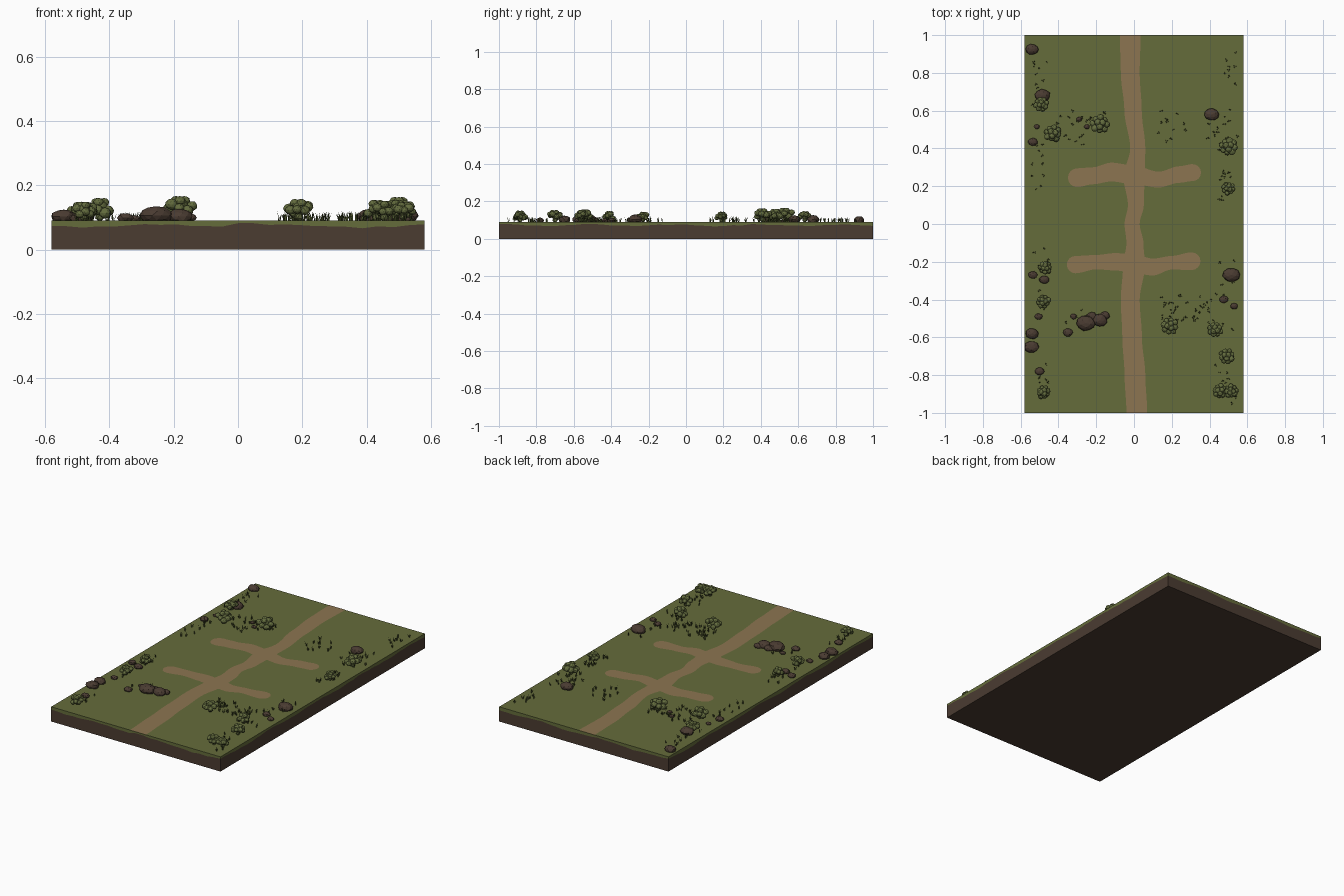
import bpy, bmesh, math, random
from mathutils import Vector, Matrix

if "Cube" in bpy.data.objects:
    bpy.data.objects.remove(bpy.data.objects["Cube"])

random.seed(7)
W, L, TOP = 0.58, 1.0, 0.091


def material(name, rgb):
    m = bpy.data.materials.new(name)
    m.diffuse_color = (*rgb, 1)
    m.use_nodes = True
    m.node_tree.nodes["Principled BSDF"].inputs["Base Color"].default_value = m.diffuse_color
    return m


GRASS = material("grass green", (0.130, 0.150, 0.043))
SOIL = material("soil brown", (0.070, 0.045, 0.031))
PATH = material("path tan", (0.262, 0.176, 0.082))
BUSH = material("bush green", (0.125, 0.150, 0.048))
ROCK = material("rock brown", (0.068, 0.044, 0.031))
BLADE = material("blade green", (0.085, 0.105, 0.030))


def finish(bm, name, mats):
    me = bpy.data.meshes.new(name)
    bm.to_mesh(me)
    bm.free()
    for m in mats:
        me.materials.append(m)
    ob = bpy.data.objects.new(name, me)
    bpy.context.collection.objects.link(ob)
    return ob


# Ground slab: soil walls with an uneven turf edge around the top
def ground():
    bm = bmesh.new()
    pts = []
    corners = [(-W, -L), (W, -L), (W, L), (-W, L)]
    for i, (x0, y0) in enumerate(corners):
        x1, y1 = corners[(i + 1) % 4]
        n = 24 if i % 2 == 0 else 40
        pts += [(x0 + (x1 - x0) * k / n, y0 + (y1 - y0) * k / n) for k in range(n)]
    rings = [[], [], []]
    for i, (x, y) in enumerate(pts):
        drop = 0.018 + 0.004 * math.sin(i * 0.7) + random.uniform(-0.003, 0.003)
        if abs(y + L) < 0.001 and abs(x - 0.03) < 0.05:
            drop = 0.009
        for ring, z in zip(rings, (0, TOP - drop, TOP)):
            ring.append(bm.verts.new((x, y, z)))
    n = len(pts)
    for level in (0, 1):
        lo, hi = rings[level], rings[level + 1]
        for i in range(n):
            j = (i + 1) % n
            f = bm.faces.new((lo[i], lo[j], hi[j], hi[i]))
            f.material_index = level
    bm.faces.new(rings[0][::-1])
    bm.faces.new(rings[2]).material_index = 1
    finish(bm, "ground_slab", [SOIL, GRASS])


# Dirt paths: thin ribbons following (x, y, half width) stations
def ribbon(name, stations, z, rounded):
    def sample(t):
        i = min(int(t), len(stations) - 2)
        u = t - i
        u = u * u * (3 - 2 * u)
        a, b = stations[i], stations[i + 1]
        return [a[k] + (b[k] - a[k]) * (t - i if k == axis else u) for k in range(3)]

    axis = 0 if rounded else 1
    steps = (len(stations) - 1) * 6
    left, right = [], []
    for s in range(steps + 1):
        x, y, h = sample(s / 6)
        a, b = ((x, y + h), (x, y - h)) if rounded else ((x - h, y), (x + h, y))
        left.append(a)
        right.append(b)
    outline = list(left)
    if rounded:
        x, y, h = stations[-1]
        outline += [(x + h * math.sin(a), y + h * math.cos(a))
                    for a in [math.pi * k / 8 for k in range(1, 8)]]
    outline += right[::-1]
    if rounded:
        x, y, h = stations[0]
        outline += [(x - h * math.sin(a), y - h * math.cos(a))
                    for a in [math.pi * k / 8 for k in range(1, 8)]]
    bm = bmesh.new()
    face = bm.faces.new([bm.verts.new((x, y, z)) for x, y in outline])
    face.normal_update()
    if face.normal.z < 0:
        face.normal_flip()
    finish(bm, name, [PATH])


ground()
ribbon("main_path", [
    (0.015, -1, .055), (0.005, -.8, .055), (-.01, -.6, .052), (-.02, -.4, .05),
    (0, -.22, .058), (.005, -.1, .045), (-.01, 0, .04), (.01, .1, .042),
    (0, .25, .056), (.02, .4, .04), (-.005, .6, .046), (-.02, .8, .05),
    (-.02, 1, .055)], TOP + .0012, False)
ribbon("upper_cross_path", [
    (-.30, .245, .05), (-.22, .255, .045), (-.12, .275, .05), (0, .26, .05),
    (.13, .235, .042), (.24, .262, .044), (.31, .272, .045)], TOP + .0016, True)
ribbon("lower_cross_path", [
    (-.31, -.215, .046), (-.2, -.202, .038), (-.1, -.2, .046), (0, -.21, .05),
    (.1, -.228, .045), (.2, -.205, .036), (.305, -.197, .047)], TOP + .0016, True)


def blob(bm, centre, size, subdiv, rough):
    made = bmesh.ops.create_icosphere(bm, subdivisions=subdiv, radius=1)["verts"]
    spin = Matrix.Rotation(random.uniform(0, 6.28), 3, "Z")
    for v in made:
        p = spin @ v.co * random.uniform(1 - rough, 1 + rough * 0.5)
        v.co = Vector(centre) + Vector([p[k] * size[k] for k in range(3)])
    return made


# Bushes: a ring of small leaf clumps around a taller middle
BUSHES = [(-.49, .635, .038), (-.43, .48, .046), (-.18, .53, .05), (-.47, -.23, .036),
          (-.48, -.41, .038), (-.48, -.89, .038), (.50, .41, .048), (.50, .19, .036),
          (.19, -.54, .044), (.43, -.56, .042), (.49, -.70, .042),
          (.455, -.885, .040), (.515, -.885, .038)]
for i, (x, y, r) in enumerate(BUSHES):
    bm = bmesh.new()
    h = r * 1.35
    blob(bm, (x, y, TOP + h * .66), (r * .55, r * .55, h * .42), 2, .06)
    blob(bm, (x, y, TOP + h * .25), (r * .35, r * .35, h * .35), 1, .05)
    turn = random.uniform(0, 6)
    for k in range(8):
        a = turn + k * math.tau / 8
        d = r * random.uniform(.55, .75)
        s = r * random.uniform(.32, .42)
        z = TOP + h * random.uniform(.35, .8)
        blob(bm, (x + d * math.cos(a), y + d * math.sin(a), z), (s, s, s * .9), 2, .06)
    for k in range(3):
        a = turn + k * math.tau / 3
        blob(bm, (x + r * .3 * math.cos(a), y + r * .3 * math.sin(a), TOP + h * .9),
             (r * .36, r * .36, r * .3), 2, .06)
    finish(bm, f"bush_{i + 1}", [BUSH])

# Rocks: squashed rough boulders, flattened at the ground
ROCKS = [(-.54, .925, .034), (-.485, .68, .04), (-.535, .435, .025), (-.515, .515, .015),
         (-.25, .515, .015), (-.29, .555, .015), (.41, .58, .039), (-.535, -.27, .024),
         (-.475, -.295, .026), (-.505, -.49, .02), (-.54, -.58, .034), (-.542, -.65, .038),
         (-.50, -.78, .025), (-.35, -.575, .025), (-.32, -.49, .017), (-.255, -.525, .048),
         (-.225, -.49, .028), (-.18, -.51, .04), (-.155, -.485, .026), (.515, -.27, .045),
         (.475, -.40, .023), (.53, -.435, .02)]
for i, (x, y, r) in enumerate(ROCKS):
    bm = bmesh.new()
    verts = blob(bm, (x, y, TOP + r * .3), (r * 1.05, r * .85, r * .62), 2, .09)
    for v in verts:
        v.co.z = max(v.co.z, TOP - .002)
        v.co.x = max(-W, min(W, v.co.x))
    finish(bm, f"rock_{i + 1}", [ROCK])

# Grass tufts: fans of narrow blades scattered in patches (x0, x1, y0, y1, count)
PATCHES = [(-.55, -.45, .60, .86, 9), (-.55, -.46, .18, .45, 10), (-.42, -.14, .42, .60, 26),
           (.12, .28, .44, .60, 12), (.38, .55, .38, .60, 16), (.44, .54, .12, .30, 12),
           (.48, .54, .60, .95, 9), (.13, .40, -.54, -.37, 34), (.38, .54, -.58, -.36, 12),
           (.42, .54, -.32, -.19, 6), (.42, .54, -.95, -.68, 8), (-.53, -.44, -.48, -.12, 12),
           (-.40, -.14, -.55, -.40, 9), (-.53, -.45, -.92, -.74, 6)]
bm = bmesh.new()
for x0, x1, y0, y1, count in PATCHES:
    for _ in range(count):
        x, y = random.uniform(x0, x1), random.uniform(y0, y1)
        for k in range(4):
            a = random.uniform(0, math.tau)
            out = Vector((math.cos(a), math.sin(a), 0))
            side = Vector((-out.y, out.x, 0)) * .0022
            base = Vector((x, y, TOP)) + out * .003
            tip = base + out * random.uniform(.003, .009)
            tip.z += random.uniform(.014, .03)
            mid = base.lerp(tip, .5) - out * .0015
            v = [bm.verts.new(p) for p in
                 (base - side, base + side, mid + side * .8, tip, mid - side * .8)]
            bm.faces.new(v)
finish(bm, "grass_tufts", [BLADE])
